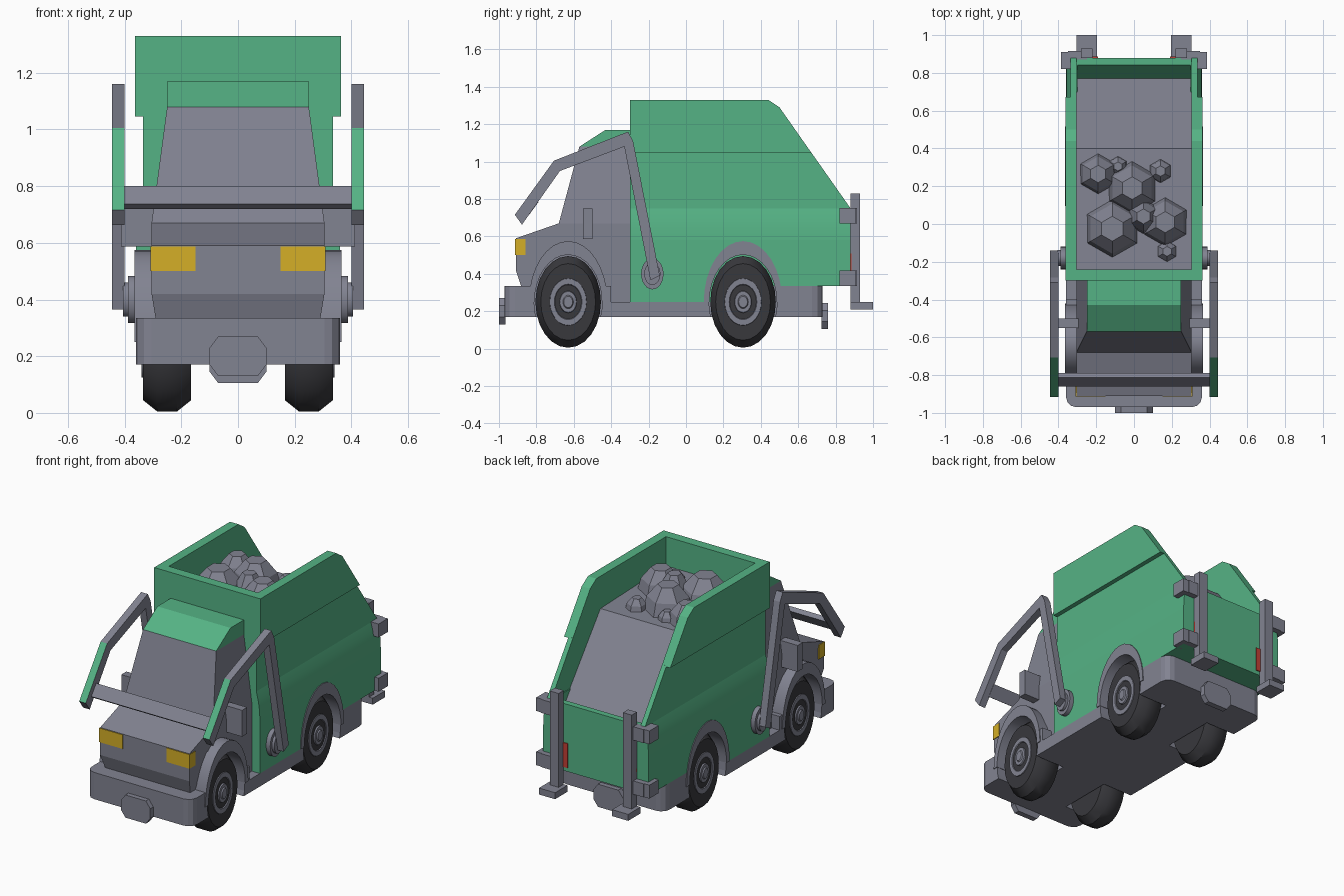
import bpy, bmesh, math
from mathutils import Matrix

if "Cube" in bpy.data.objects:
    bpy.data.objects.remove(bpy.data.objects["Cube"])


def material(name, rgb):
    m = bpy.data.materials.new(name)
    m.diffuse_color = (*rgb, 1)
    m.use_nodes = True
    m.node_tree.nodes["Principled BSDF"].inputs["Base Color"].default_value = m.diffuse_color
    return m


GREEN = material("body green", (.091, .45, .235))
GRAY = material("metal gray", (.222, .228, .285))
TIRE = material("tire black", (.04, .04, .046))
YELLOW = material("lamp yellow", (.66, .43, .02))
RED = material("lamp red", (.55, .05, .035))


def finish(name, bm, mat, smooth=None):
    bmesh.ops.recalc_face_normals(bm, faces=bm.faces)
    me = bpy.data.meshes.new(name)
    bm.to_mesh(me)
    bm.free()
    ob = bpy.data.objects.new(name, me)
    bpy.context.collection.objects.link(ob)
    me.materials.append(mat)
    if smooth:
        bpy.ops.object.select_all(action='DESELECT')
        ob.select_set(True)
        bpy.context.view_layer.objects.active = ob
        bpy.ops.object.shade_smooth_by_angle(angle=math.radians(smooth))
    return ob


def prism(name, pts, x0, x1, mat, half=None, smooth=None, round_ends=0):
    """Side outline (y, z) extruded from x0 to x1; half(z) overrides the half width."""
    bm = bmesh.new()
    rows = [[bm.verts.new(((math.copysign(half(z), x) if half else x), y, z))
             for y, z in pts] for x in (x0, x1)]
    bm.faces.new(rows[0])
    bm.faces.new(rows[1])
    n = len(pts)
    for i in range(n):
        j = (i + 1) % n
        bm.faces.new((rows[0][i], rows[0][j], rows[1][j], rows[1][i]))
    if round_ends:
        ys = [p[0] for p in pts]
        ends = [e for e in bm.edges
                if abs(e.verts[0].co.z - e.verts[1].co.z) > .1
                and e.verts[0].co.x == e.verts[1].co.x
                and all(v.co.y in (bm_y(min(ys)), bm_y(max(ys))) for v in e.verts)]
        bmesh.ops.bevel(bm, geom=ends, offset=round_ends, segments=3, profile=.5,
                        affect='EDGES')
    return finish(name, bm, mat, smooth)


def bm_y(v):
    return Matrix.Translation((0, v, 0)).translation.y  # single precision value


def box(name, x0, x1, y0, y1, z0, z1, mat):
    return prism(name, [(y0, z0), (y1, z0), (y1, z1), (y0, z1)], x0, x1, mat)


def lathe(name, prof, y, z, squash, side, mat, segs=24, smooth=35):
    """Rings (x, r) about a sideways axle, narrowed along y."""
    bm = bmesh.new()
    rings = []
    for x, r in prof:
        rings.append([bm.verts.new((side * x, y + r * squash * math.cos(a), z + r * math.sin(a)))
                      for a in (2 * math.pi * i / segs for i in range(segs))])
    for a, b in zip(rings, rings[1:]):
        for i in range(segs):
            j = (i + 1) % segs
            bm.faces.new((a[i], a[j], b[j], b[i]))
    bm.faces.new(rings[0])
    bm.faces.new(rings[-1])
    return finish(name, bm, mat, smooth)


def cut(ob, cutter):
    m = ob.modifiers.new("cut", 'BOOLEAN')
    m.operation, m.solver, m.object = 'DIFFERENCE', 'EXACT', cutter
    bpy.context.view_layer.objects.active = ob
    bpy.ops.object.modifier_apply(modifier=m.name)


# Chassis with rounded bumpers
chassis = prism("chassis", [(-.97, .17), (-.97, .335), (-.40, .335), (-.40, .25), (.30, .25),
                            (.30, .335), (.73, .335), (.73, .17)], -.36, .36, GRAY,
                round_ends=.055)

# Cab, windshield section and roof
cab = prism("cab", [(-.88, .33), (-.91, .42), (-.91, .59), (-.68, .67), (-.30, .67),
                    (-.30, .25), (-.41, .25), (-.41, .33)], -1, 1, GRAY,
            half=lambda z: .29 if z == .33 else .305)
prism("cab_upper", [(-.68, .67), (-.57, 1.08), (-.30, 1.08), (-.30, .67)], -1, 1, GRAY,
      half=lambda z: .305 if z < 1 else .25)
prism("cab_roof", [(-.57, 1.08), (-.43, 1.17), (-.30, 1.17), (-.30, 1.08)], -.25, .25, GREEN)

# Lower body, narrowing towards the top
body = prism("lower_body", [(-.30, .25), (.30, .25), (.30, .335), (.88, .335), (.88, .58),
                            (-.30, .58)], -.36, .36, GREEN)
bm = bmesh.new()
rows = [[bm.verts.new((x, y, z)) for x, y in ((-w, -.30), (w, -.30), (w, .88), (-w, .88))]
        for z, w in ((.58, .36), (.64, .357), (.70, .348), (.75, .335))]
for a, b in zip(rows, rows[1:]):
    for i in range(4):
        bm.faces.new((a[i], a[(i + 1) % 4], b[(i + 1) % 4], b[i]))
bm.faces.new(rows[0])
bm.faces.new(rows[-1])
shoulder = finish("body_shoulder", bm, GREEN, 30)
notch = prism("notch_cutter", [(.85, .76), (.77, .66), (.69, .76)], -.30, .30, GREEN)
cut(shoulder, notch)
bpy.data.objects.remove(notch)

# Wheel wells cut through chassis, cab and body
WHEELS = (-.63, .305)
for y in WHEELS:
    for s in (1, -1):
        c = lathe("well_cutter", [(.155, .255), (.5, .255)], y, .25, .715, s, GRAY, 32, None)
        for ob in (chassis, cab, body):
            cut(ob, c)
        bpy.data.objects.remove(c)

# Hopper walls and front
for s, side in ((1, "right"), (-1, "left")):
    prism(side + "_hopper_wall", [(-.30, .75), (.88, .75), (.669, 1.05), (-.30, 1.05)],
          s * .305, s * .335, GREEN)
    prism(side + "_hopper_upper_wall", [(-.30, 1.045), (.672, 1.045), (.50, 1.29), (.44, 1.33),
                                        (-.30, 1.33)], s * .305, s * .363, GREEN)
box("hopper_front", -.305, .305, -.30, -.24, .75, 1.33, GREEN)

# Load surface and rubble heap of six-sided lumps
prism("load", [(.77, .66), (.40, 1.13), (-.24, 1.15), (-.24, .6), (.77, .6)],
      -.305, .305, GRAY)
LUMPS = [(-.19, .265, .115), (-.085, .305, .06), (.14, .28, .07), (-.115, -.025, .165),
         (.05, .04, .10), (.165, .01, .14), (-.01, .19, .15), (.175, -.145, .065)]
for k, (x, y, r) in enumerate(LUMPS):
    top = 1.12 + min(r * 1.1, .17) + (.05 if r == .10 else 0)
    bm = bmesh.new()
    rings = [[bm.verts.new((x + q * r * math.cos(a), y + q * r * math.sin(a), z))
              for a in (math.radians(60 * i + 30) for i in range(6))]
             for q, z in ((1, 1.10), (.8, 1.12 + (top - 1.12) * .55), (.4, top))]
    for a, b in zip(rings, rings[1:]):
        for i in range(6):
            bm.faces.new((a[i], a[(i + 1) % 6], b[(i + 1) % 6], b[i]))
    bm.faces.new(rings[0])
    bm.faces.new(rings[-1])
    finish("rubble_%d" % (k + 1), bm, GRAY)

# Front and rear plates
for name, y0, y1, zc in (("front_plate", -1, -.965, .20), ("rear_plate", .725, .76, .175)):
    bm = bmesh.new()
    outline = [(-.10, .03), (-.07, .07), (.07, .07), (.10, .03), (.10, -.03), (.07, -.07),
               (-.07, -.07), (-.10, -.03)]
    face = bm.faces.new([bm.verts.new((x, y0, zc + z)) for x, z in outline])
    ext = bmesh.ops.extrude_face_region(bm, geom=[face], use_keep_orig=True)["geom"]
    bmesh.ops.translate(bm, vec=(0, y1 - y0, 0),
                        verts=[v for v in ext if isinstance(v, bmesh.types.BMVert)])
    finish(name, bm, GRAY)

ARM = [(-.915, .716), (-.706, 1.005), (-.31, 1.16), (-.283, 1.11), (-.14, .39), (-.19, .365),
       (-.33, 1.08), (-.674, .95), (-.877, .663)]
for s, side in ((1, "right_"), (-1, "left_")):
    # Wheels and fenders
    for y, end in zip(WHEELS, ("front_", "rear_")):
        lathe(side + end + "tire", [(.165, .12), (.165, .205), (.215, .245), (.285, .245),
                                    (.335, .205), (.335, .12)], y, .25, .715, s, TIRE)
        lathe(side + end + "hub", [(.32, .13), (.340, .125), (.340, .095), (.325, .085),
                                   (.325, .062), (.343, .056), (.343, .036), (.35, .03)],
              y, .25, .78, s, GRAY)
        angles = [math.pi * i / 16 for i in range(17)]
        arch = [(y + .21 * math.cos(a), .25 + .325 * math.sin(a)) for a in angles]
        arch += [(y + .18 * math.cos(a), .25 + .252 * math.sin(a)) for a in reversed(angles)]
        prism(side + end + "fender", arch, s * .16, s * .365, GRAY, smooth=30)

    # Lifting arm with green leading face, and its pivot
    arm = prism(side + "lift_arm", ARM, s * .40, s * .445, GRAY)
    arm.data.materials.append(GREEN)
    for p in arm.data.polygons:
        p.material_index = int(p.normal.y < -.7 and p.normal.z > .2)
    lathe(side + "arm_pivot", [(.34, .083), (.388, .083), (.388, .06), (.405, .06)],
          -.18, .40, .72, s, GRAY)

    # Mirror, headlight, tail light
    box(side + "mirror", s * .28, s * .413, -.55, -.50, .587, .75, GRAY)
    box(side + "headlight", s * .15, s * .309, -.914, -.857, .50, .587, YELLOW)
    box(side + "tail_light", s * .19, s * .28, .875, .886, .36, .51, RED)

    # Rear post with foot and brackets
    box(side + "rear_post", s * .22, s * .28, .88, .93, .21, .83, GRAY)
    box(side + "post_foot", s * .195, s * .305, .88, 1.0, .21, .25, GRAY)
    for z, lev in ((.335, "lower_"), (.67, "upper_")):
        box(side + lev + "bracket", s * .33, s * .387, .82, .91, z, z + .083, GRAY)
        box(side + lev + "bracket_arm", s * .25, s * .35, .87, .915, z, z + .083, GRAY)

# Crossbar between the arms, tilted with them
bar = box("crossbar", -.405, .405, -.015, .015, -.04, .04, GRAY)
bar.data.transform(Matrix.Translation((0, -.825, .76)) @ Matrix.Rotation(math.radians(-36), 4, 'X'))
